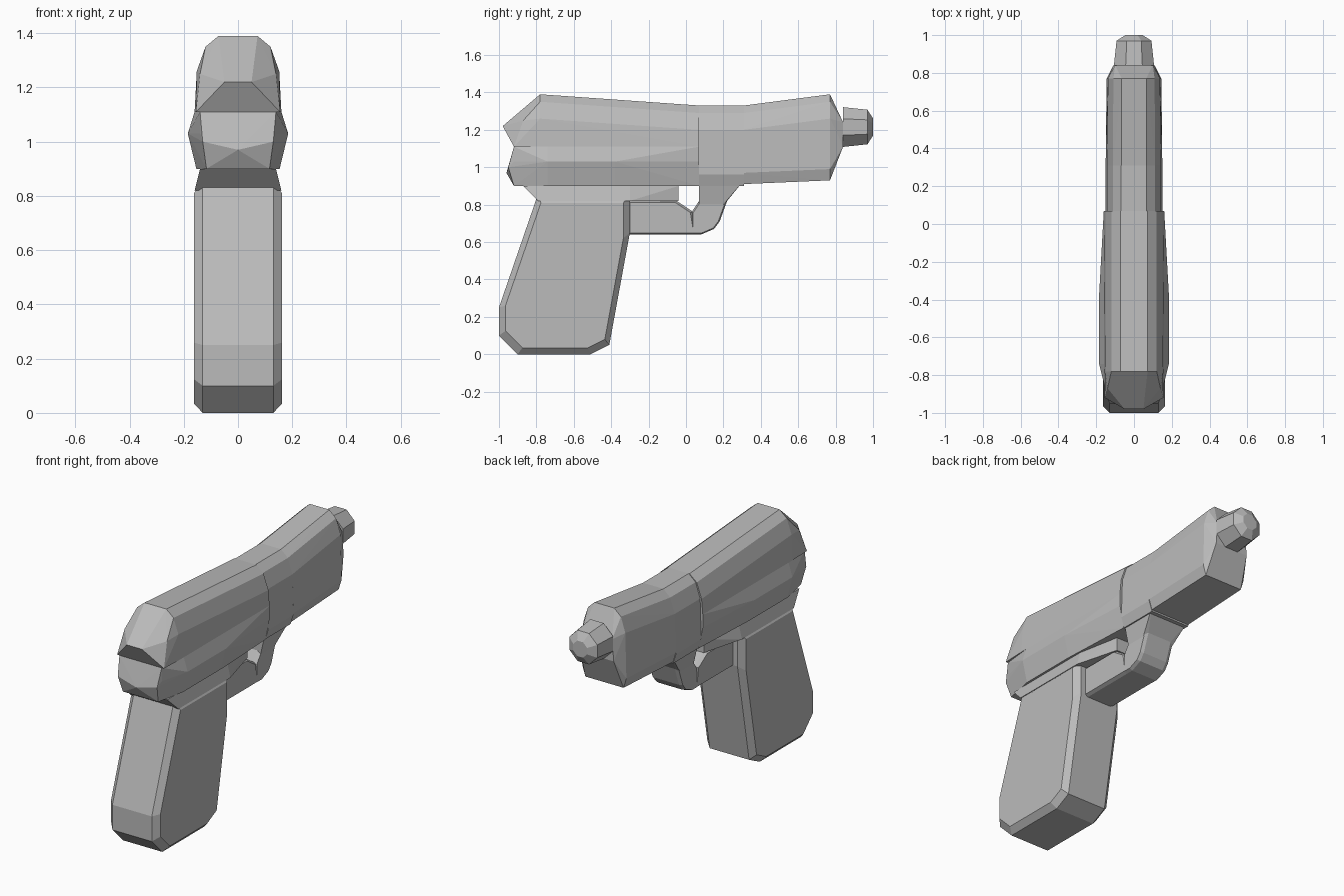
import bpy
import bmesh
from math import sin, cos, pi
from mathutils import Vector

if "Cube" in bpy.data.objects:
    bpy.data.objects.remove(bpy.data.objects["Cube"])

# Shared heights and stations along the length
SEAM = 1.11
RAIL_BASE = .9
GRIP_TOP = .82
GUARD_BASE = .64
COLLAR_TOP = 1.33
PEAK = 1.39
COLLAR_BACK = .07
COLLAR_FRONT = .31
MUZZLE = .84

grey = bpy.data.materials.new("plain grey")
grey.use_nodes = True
grey.diffuse_color = (.5, .5, .5, 1)
shader = grey.node_tree.nodes["Principled BSDF"]
shader.inputs["Base Color"].default_value = grey.diffuse_color


def faceted(name, half_points):
    """Flat-faced convex block from one half of its corners, mirrored across x."""
    bm = bmesh.new()
    for x, y, z in half_points:
        for side in {x, -x}:
            bm.verts.new((side, y, z))
    result = bmesh.ops.convex_hull(bm, input=bm.verts[:])
    spare = set(result["geom_interior"] + result["geom_unused"])
    spare_verts = [item for item in spare if isinstance(item, bmesh.types.BMVert)]
    bmesh.ops.delete(bm, geom=spare_verts, context="VERTS")
    bmesh.ops.recalc_face_normals(bm, faces=bm.faces[:])
    mesh = bpy.data.meshes.new(name)
    bm.to_mesh(mesh)
    bm.free()
    mesh.materials.append(grey)
    part = bpy.data.objects.new(name, mesh)
    bpy.context.collection.objects.link(part)


def arch(y, top, base, width, foot=0):
    """Half cross-section with a rounded top and an optional chamfered foot."""
    points = [(width * .45, y, top),
              (width * .75, y, top - .04),
              (width * .95, y, top - .13),
              (width, y, base + foot)]
    if foot:
        points.append((width * .87, y, base))
    return points


def chamfered(outline, rim_width, side_width, inset=.1):
    """Side outline whose rim is narrower than its slightly shrunken side face."""
    corners = [Vector(corner) for corner in outline]
    centre = sum(corners, Vector((0, 0))) / len(corners)
    rim = [(rim_width, *corner) for corner in corners]
    side = [(side_width, *corner.lerp(centre, inset)) for corner in corners]
    return rim + side


# Upper body: rear slide with sloping back, collar, and forward slide with nose
slide_back = [(.05, -.98, 1.22), (.14, -.87, 1.25), (.155, -.92, SEAM)]
faceted("slide_rear", slide_back
        + arch(-.78, PEAK, SEAM, .16)
        + arch(COLLAR_BACK, COLLAR_TOP, SEAM, .16))

faceted("middle_collar",
        arch(COLLAR_BACK, COLLAR_TOP, RAIL_BASE, .15, foot=.06)
        + arch(COLLAR_FRONT, COLLAR_TOP, RAIL_BASE, .15, foot=.06))

nose = [(.1, MUZZLE, 1.24), (.11, MUZZLE, SEAM)]
faceted("slide_front", nose
        + arch(COLLAR_FRONT, COLLAR_TOP, .91, .15, foot=.06)
        + arch(.77, PEAK, .93, .145, foot=.06))

# Side rail that bulges at mid height
rail = [(.13, -.95, 1), (0, -.96, .97)]
for y, width in ((-.92, .14), (-.74, .185), (-.38, .185), (COLLAR_BACK, .16)):
    rail += [(min(width, .16), y, SEAM),
             (width, y, 1.03),
             (width * .83, y, RAIL_BASE)]
faceted("frame_rail", rail)

# Neck between rail and grip, tapering forward over the trigger opening
neck = []
for height, back, width in ((RAIL_BASE, -.87, .14), (GRIP_TOP, -.79, .16)):
    neck += [(width, back, height), (width, -.3, height), (.09, -.04, height)]
faceted("frame_neck", neck)

# Eight-sided barrel tip with a bevelled end
tip = []
for y, radius in ((MUZZLE, .115), (.97, .1), (1, .05)):
    for step in range(4):
        angle = pi * (step + .5) / 4
        tip.append((radius * sin(angle), y, 1.215 + radius * cos(angle)))
faceted("barrel_tip", tip)

# Raked grip with chamfered rim
grip_outline = [(-.79, .86), (-1, .25), (-1, .1), (-.9, 0),
                (-.51, 0), (-.41, .05), (-.3, .65), (-.3, .86)]
faceted("grip", chamfered(grip_outline, rim_width=.13, side_width=.163))

# Guard loop: lower bar, front bend and flared upright
bar_outline = [(-.34, GRIP_TOP), (-.05, GRIP_TOP), (.04, .76),
               (.06, GUARD_BASE), (-.34, GUARD_BASE)]
faceted("guard_bar", chamfered(bar_outline, rim_width=.08, side_width=.1))

bend_outline = [(.03, .76), (.03, GUARD_BASE), (.08, GUARD_BASE), (.15, .67),
                (.18, .71), (.22, GRIP_TOP), (.07, GRIP_TOP)]
faceted("guard_bend", chamfered(bend_outline, rim_width=.08, side_width=.1))

upright = [(.1, COLLAR_BACK, .8), (.1, .2, .8), (.08, .22, GRIP_TOP)]
for y in (COLLAR_BACK, COLLAR_FRONT):
    upright.append((.13, y, .93))
faceted("guard_upright", upright)
